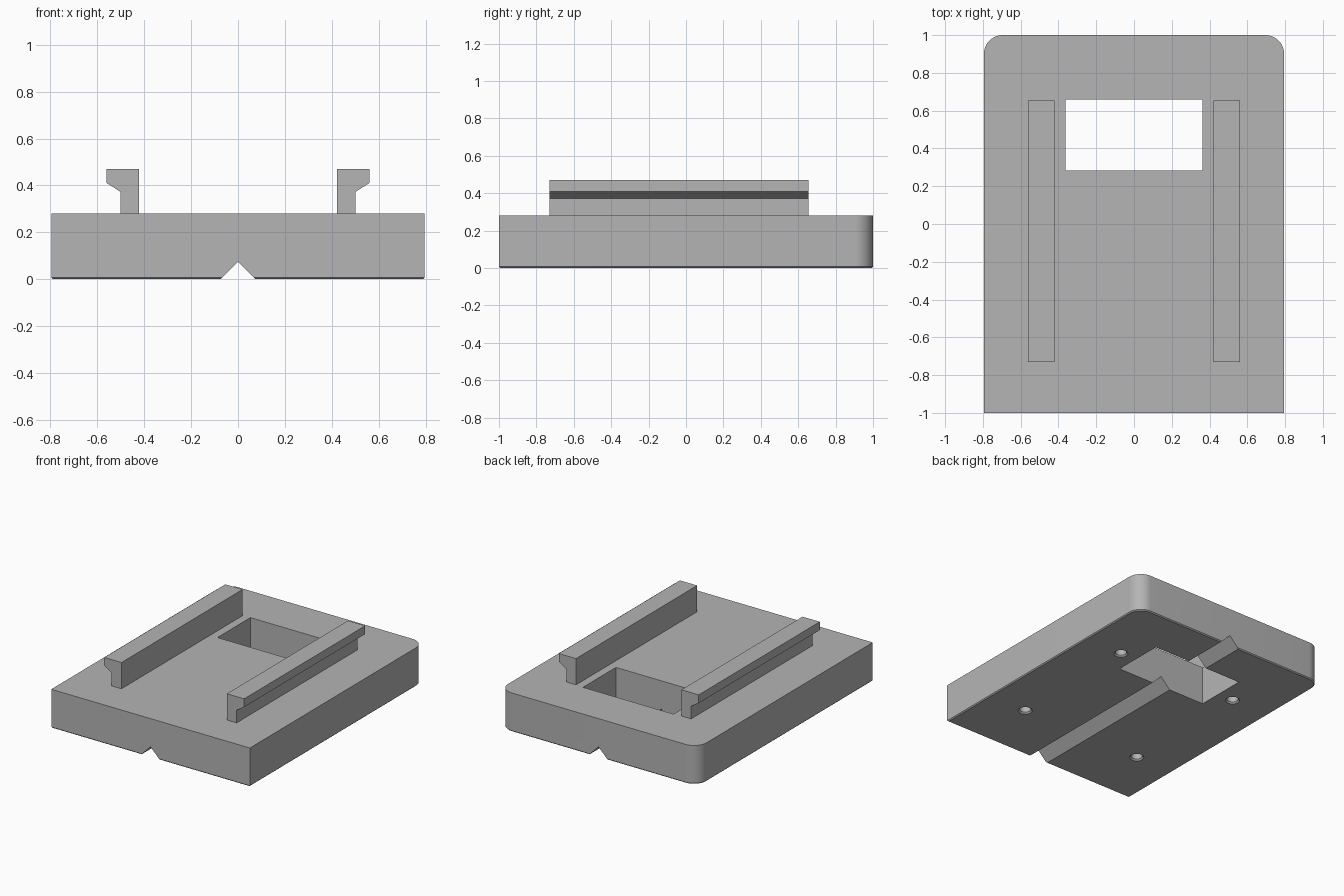
import bpy, bmesh, math
from mathutils import Matrix, Vector

cube = bpy.data.objects.get("Cube")
if cube:
    bpy.data.objects.remove(cube, do_unlink=True)

grey = bpy.data.materials.new("plain_grey")
grey.use_nodes = True
colour = (0.46, 0.46, 0.46, 1)
grey.diffuse_color = colour
grey.node_tree.nodes["Principled BSDF"].inputs["Base Color"].default_value = colour


def make_object(name, bm):
    bmesh.ops.recalc_face_normals(bm, faces=bm.faces)
    mesh = bpy.data.meshes.new(name)
    bm.to_mesh(mesh)
    bm.free()
    mesh.materials.append(grey)
    obj = bpy.data.objects.new(name, mesh)
    bpy.context.collection.objects.link(obj)
    return obj


def add_box(bm, low, high):
    low, high = Vector(low), Vector(high)
    size = Matrix.Diagonal((*(high - low), 1))
    bmesh.ops.create_cube(bm, size=1, matrix=Matrix.Translation((low + high) / 2) @ size)


def add_prism(bm, profile, y0, y1):
    """Extrude an x-z profile along y."""
    face = bm.faces.new([bm.verts.new((x, y0, z)) for x, z in profile])
    out = bmesh.ops.extrude_face_region(bm, geom=[face])
    verts = [v for v in out["geom"] if isinstance(v, bmesh.types.BMVert)]
    bmesh.ops.translate(bm, verts=verts, vec=(0, y1 - y0, 0))


def cut(target, name, bm):
    cutter = make_object(name, bm)
    cutter.hide_render = True
    mod = target.modifiers.new(name, "BOOLEAN")
    mod.operation = "DIFFERENCE"
    mod.solver = "EXACT"
    mod.object = cutter
    bpy.context.view_layer.objects.active = target
    bpy.ops.object.modifier_apply(modifier=mod.name)
    bpy.data.objects.remove(cutter, do_unlink=True)


# Base slab with two rounded back corners and a fine chamfer underneath
W, H = 0.795, 0.28
bm = bmesh.new()
add_box(bm, (-W, -1, 0), (W, 1, H))
back = [e for e in bm.edges if all(v.co.y > 0.9 for v in e.verts)
        and abs(e.verts[0].co.z - e.verts[1].co.z) > 0.1]
bmesh.ops.bevel(bm, geom=back, offset=0.1, segments=12, profile=0.5, affect="EDGES")
under = [e for e in bm.edges if all(v.co.z < 0.001 for v in e.verts)]
bmesh.ops.bevel(bm, geom=under, offset=0.007, segments=1, affect="EDGES")
base = make_object("base_plate", bm)

# Rectangular window through the slab
bm = bmesh.new()
add_box(bm, (-0.363, 0.283, -0.1), (0.363, 0.66, 0.5))
cut(base, "window_cutter", bm)

# V groove along the underside
bm = bmesh.new()
add_prism(bm, [(-0.095, -0.02), (0.095, -0.02), (0, 0.075)], -1.1, 1.1)
cut(base, "groove_cutter", bm)

# Four round sockets with chamfered lips
for name, r_low, r_high, z0, z1 in (("socket_cutter", 0.038, 0.038, -0.05, 0.12),
                                    ("lip_cutter", 0.058, 0.038, -0.01, 0.01)):
    bm = bmesh.new()
    for x in (-0.488, 0.488):
        for y in (-0.553, 0.445):
            bmesh.ops.create_cone(bm, cap_ends=True, segments=32, radius1=r_low,
                                  radius2=r_high, depth=z1 - z0,
                                  matrix=Matrix.Translation((x, y, (z0 + z1) / 2)))
    cut(base, name, bm)

# Pair of rails with outward lips
rail = [(0.422, H), (0.5, H), (0.5, 0.372), (0.56, 0.41), (0.56, 0.47), (0.422, 0.47)]
parts = [base]
for name, side in (("left_rail", 1), ("right_rail", -1)):
    bm = bmesh.new()
    add_prism(bm, [(side * x, z) for x, z in rail], -0.73, 0.655)
    parts.append(make_object(name, bm))

# Smooth only the rounded surfaces
bpy.ops.object.select_all(action="DESELECT")
base.select_set(True)
bpy.context.view_layer.objects.active = base
bpy.ops.object.shade_smooth_by_angle(angle=math.radians(30))
